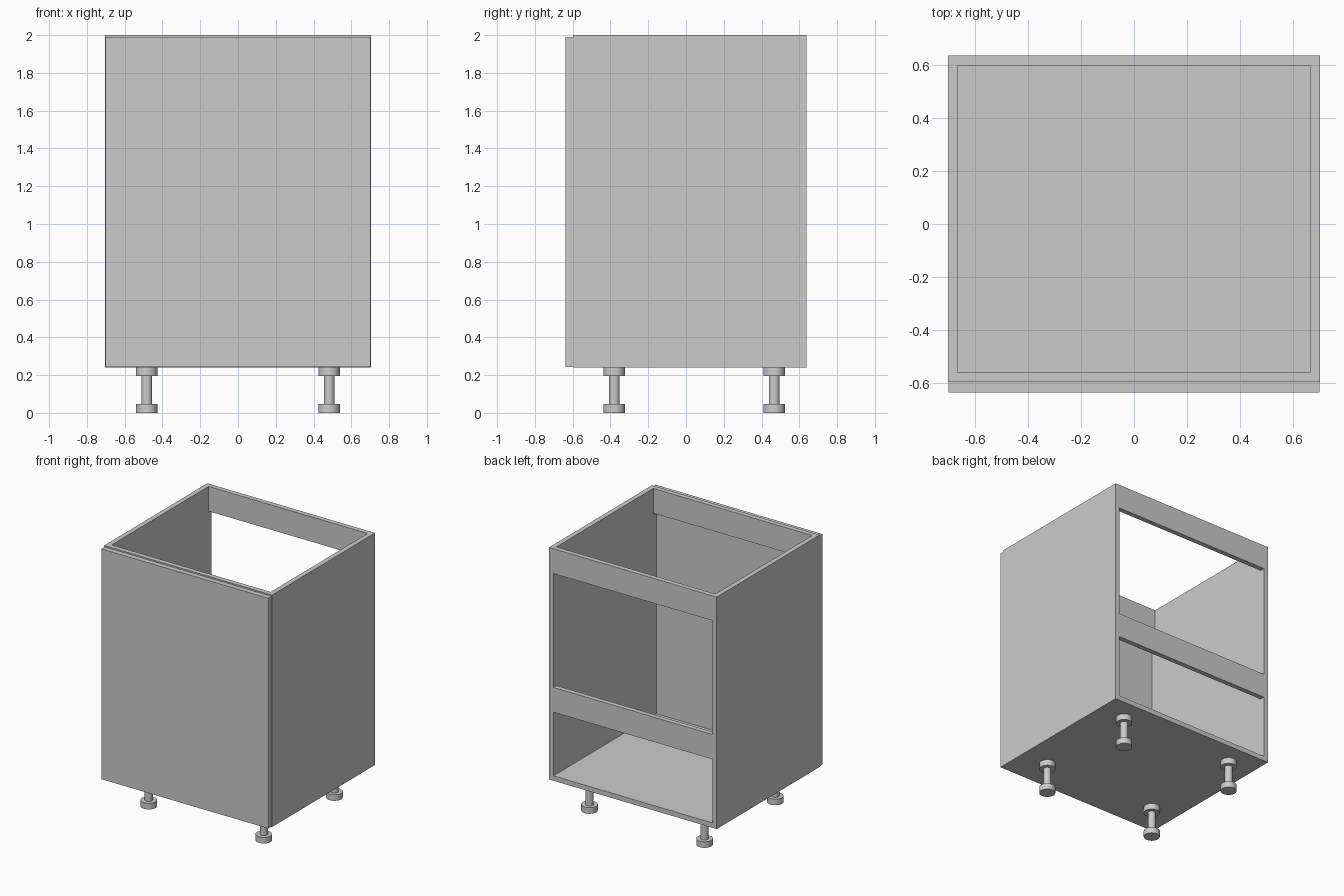
import bpy, bmesh, math

if "Cube" in bpy.data.objects:
    bpy.data.objects.remove(bpy.data.objects["Cube"])

X, YF, YB = 0.704, -0.598, 0.637   # carcass half width, front and back
Z0, Z1, T = 0.24, 2.0, 0.037       # carcass bottom, top, board thickness
RAIL = 0.188


def board(name, x0, x1, y0, y1, z0, z1):
    bm = bmesh.new()
    bmesh.ops.create_cube(bm, size=1)
    for v in bm.verts:
        v.co.x = x1 if v.co.x > 0 else x0
        v.co.y = y1 if v.co.y > 0 else y0
        v.co.z = z1 if v.co.z > 0 else z0
    me = bpy.data.meshes.new(name)
    bm.to_mesh(me)
    bm.free()
    ob = bpy.data.objects.new(name, me)
    bpy.context.collection.objects.link(ob)
    return ob


def leg(name, x, y, profile, n=32):
    # lathe a (radius, z) profile
    bm = bmesh.new()
    rings = [[bm.verts.new((r * math.cos(2 * math.pi * i / n),
                            r * math.sin(2 * math.pi * i / n), z))
              for i in range(n)] for r, z in profile]
    for a, b in zip(rings, rings[1:]):
        for i in range(n):
            j = (i + 1) % n
            bm.faces.new((a[i], a[j], b[j], b[i]))
    bm.faces.new(rings[0][::-1])
    bm.faces.new(rings[-1])
    me = bpy.data.meshes.new(name)
    bm.to_mesh(me)
    bm.free()
    ob = bpy.data.objects.new(name, me)
    ob.location = (x, y, 0)
    bpy.context.collection.objects.link(ob)
    bpy.ops.object.select_all(action='DESELECT')
    ob.select_set(True)
    bpy.context.view_layer.objects.active = ob
    bpy.ops.object.shade_smooth_by_angle(angle=math.radians(30))
    return ob


# Side panels and floor
board("left_side", -X, -X + T, YF, YB, Z0, Z1)
board("right_side", X - T, X, YF, YB, Z0, Z1)
XI = X - T
board("bottom_panel", -XI, XI, YF, YB, Z0, Z0 + T)

# Cross rails
board("front_top_rail", -XI, XI, YF, YF + T, Z1 - RAIL, Z1)
board("back_top_rail", -XI, XI, YB - T, YB, Z1 - RAIL, Z1)
board("back_middle_rail", -XI, XI, YB - T, YB, 0.76, 0.76 + RAIL)

# Door, slightly smaller than the carcass
board("door", -0.701, 0.701, -0.637, YF, 0.243, 1.99)

# Adjustable feet
R, S = 0.057, 0.028
foot = [(R, 0), (R, 0.046), (S, 0.046), (S, 0.194), (R, 0.194), (R, Z0)]
for side, x in (("left", -0.483), ("right", 0.483)):
    for end, y in (("front", -0.38), ("back", 0.467)):
        leg(f"{end}_{side}_leg", x, y, foot)
